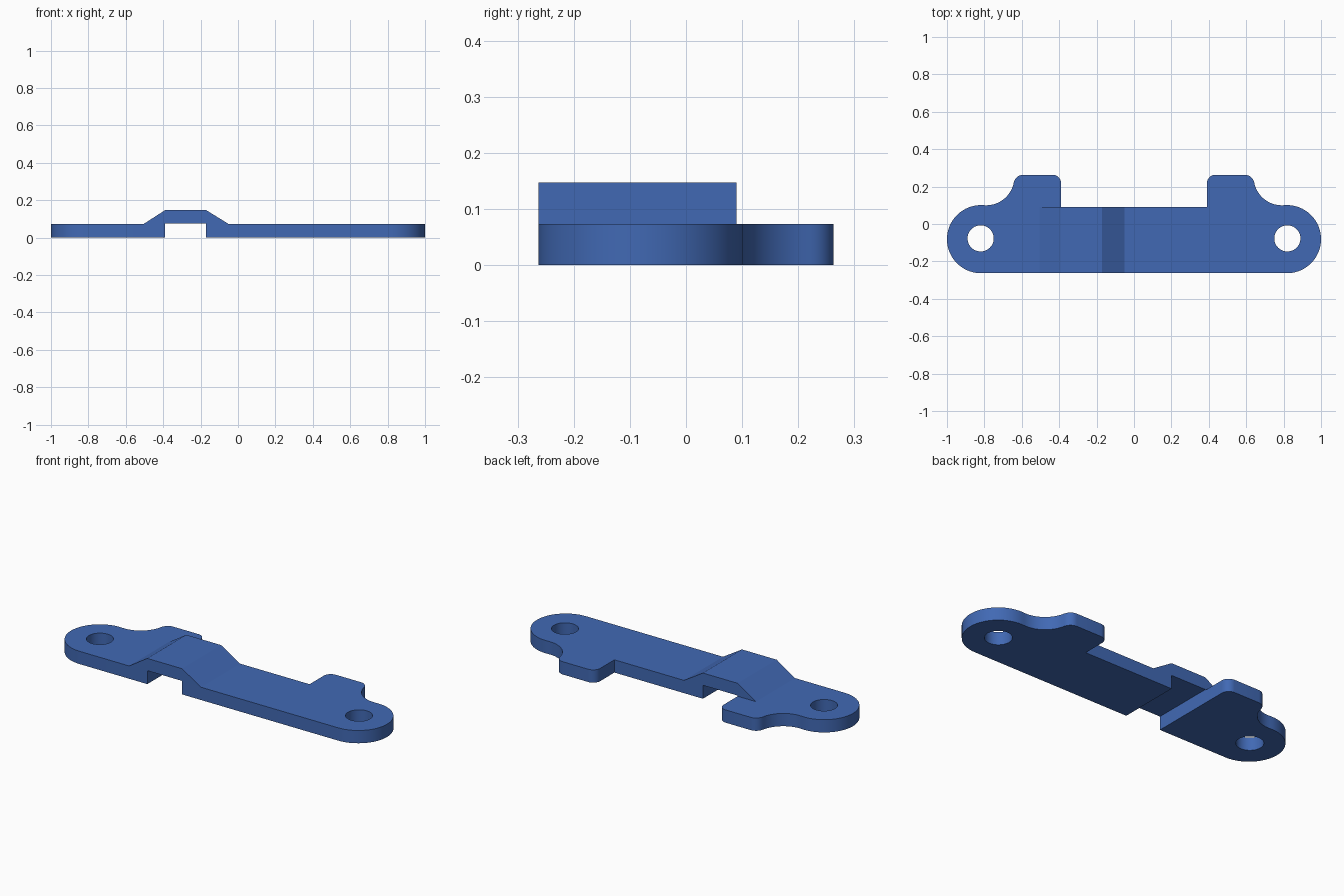
import bpy
import math

if "Cube" in bpy.data.objects:
    bpy.data.objects.remove(bpy.data.objects["Cube"])

T = 0.073            # plate thickness
Y0, Y1 = -0.263, 0.09  # strap front and back edges
blue = bpy.data.materials.new("blue")
blue.diffuse_color = (0.053, 0.141, 0.456, 1)
blue.use_nodes = True
blue.node_tree.nodes["Principled BSDF"].inputs["Base Color"].default_value = blue.diffuse_color


def arc(cx, cy, r, a0, a1, n):
    return [(cx + r * math.cos(math.radians(a0 + (a1 - a0) * i / n)),
             cy + r * math.sin(math.radians(a0 + (a1 - a0) * i / n))) for i in range(n + 1)]


def extrude(name, loops, depth):
    """Filled 2D outline (holes as extra loops) extruded from 0 to depth along local z."""
    cu = bpy.data.curves.new(name, 'CURVE')
    cu.dimensions, cu.fill_mode, cu.extrude = '2D', 'BOTH', depth / 2
    for pts in loops:
        sp = cu.splines.new('POLY')
        sp.points.add(len(pts) - 1)
        for p, (x, y) in zip(sp.points, pts):
            p.co = (x, y, 0, 1)
        sp.use_cyclic_u = True
    ob = bpy.data.objects.new(name, cu)
    bpy.context.collection.objects.link(ob)
    bpy.ops.object.select_all(action='DESELECT')
    ob.select_set(True)
    bpy.context.view_layer.objects.active = ob
    bpy.ops.object.convert(target='MESH')
    ob = bpy.context.object
    bpy.ops.object.mode_set(mode='EDIT')
    bpy.ops.mesh.select_all(action='SELECT')
    bpy.ops.mesh.remove_doubles(threshold=0.0001)
    bpy.ops.mesh.normals_make_consistent(inside=False)
    bpy.ops.object.mode_set(mode='OBJECT')
    for v in ob.data.vertices:
        v.co.z += depth / 2
    ob.data.materials.clear()
    ob.data.materials.append(blue)
    bpy.ops.object.shade_smooth_by_angle(angle=math.radians(30))
    return ob


# Outline of one end: rounded lug, concave fillet, raised tab with round corners
end = (arc(-0.818, -0.081, 0.182, 270, 85, 36)
       + arc(-0.79, 0.25, 0.15, -95, -10.7, 16)[1:]
       + arc(-0.593, 0.213, 0.05, 169.3, 90, 10)[1:]
       + arc(-0.435, 0.218, 0.045, 90, 0, 10))
hole = arc(-0.82, -0.077, 0.07, 0, 352.5, 47)


def flip(pts):
    return [(-x, y) for x, y in pts]


# Left end plate stops at the slot; right plate runs on as the strap
extrude("left_plate", [end + [(-0.39, Y0)], hole], T)
extrude("right_plate", [flip(end) + [(0.39, Y1), (-0.17, Y1), (-0.17, Y0)], flip(hole)], T)

# Raised bridge over the slot, drawn as a side profile and stood upright
profile = [(-0.505, T), (-0.39, 0.147), (-0.17, 0.147), (-0.05, T),
           (-0.17, T), (-0.17, 0.077), (-0.39, 0.077), (-0.39, T)]
bridge = extrude("bridge", [profile], Y1 - Y0)
bridge.rotation_euler.x = math.radians(90)
bridge.location.y = Y1
